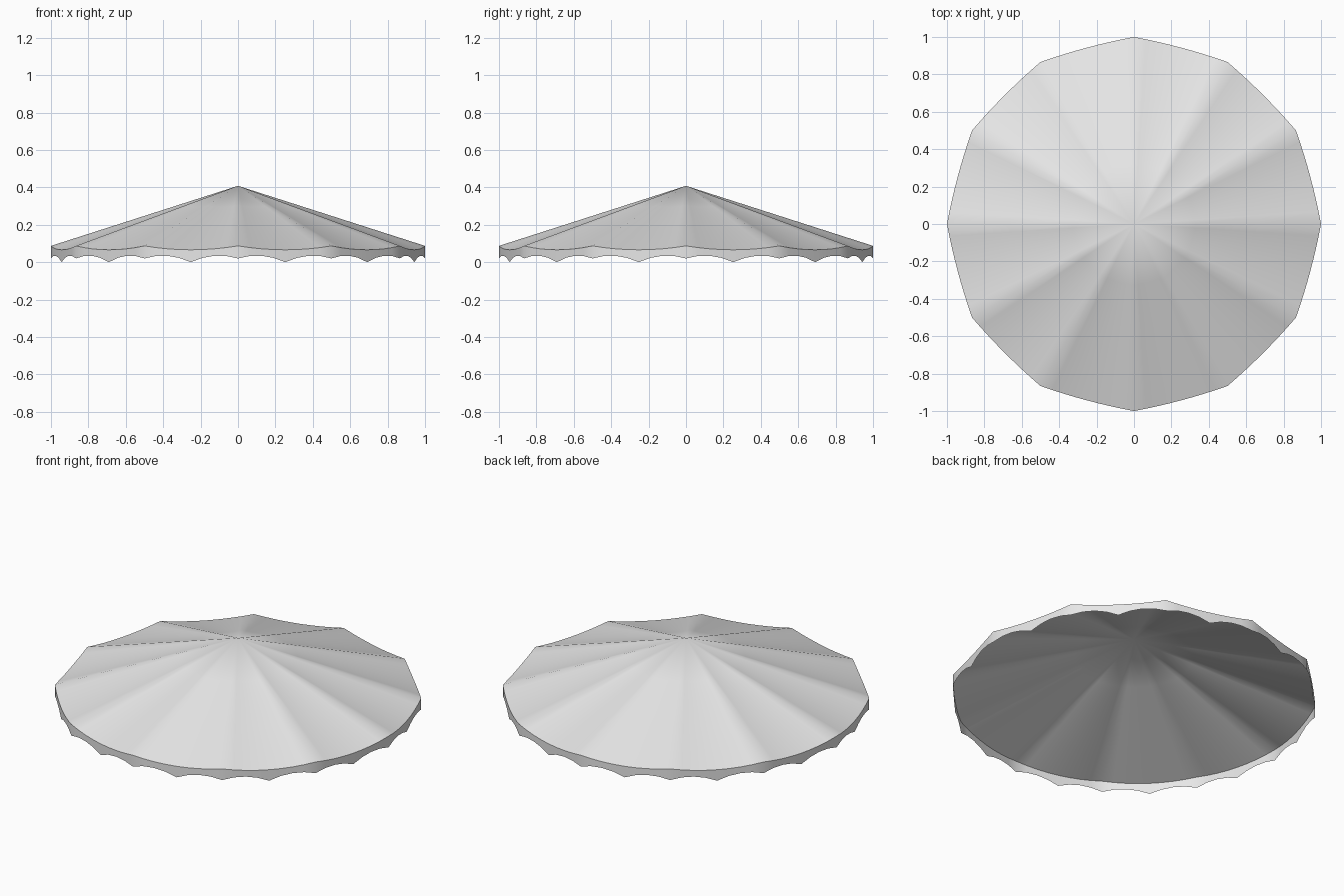
import bpy, bmesh, math

if "Cube" in bpy.data.objects:
    bpy.data.objects.remove(bpy.data.objects["Cube"])

RIBS, SEGS = 12, 8          # ribs and fabric divisions per panel
APEX_Z, RIM_Z = 0.408, 0.087
SAG, BULGE = 0.021, 0.010   # droop and outward bow of the rim between ribs

fabric = bpy.data.materials.new("pale_grey_fabric")
fabric.diffuse_color = (0.8, 0.8, 0.8, 1)
fabric.use_nodes = True
fabric.node_tree.nodes["Principled BSDF"].inputs["Base Color"].default_value = fabric.diffuse_color


def rim_points():
    """Rim point and matching scalloped hem height, all the way round."""
    pts = []
    step = 2 * math.pi / RIBS
    for p in range(RIBS):
        a, b = p * step, (p + 1) * step
        for s in range(SEGS):
            t = s / SEGS
            bow = 4 * t * (1 - t)
            mid = (a + b) / 2
            x = math.cos(a) * (1 - t) + math.cos(b) * t + BULGE * bow * math.cos(mid)
            y = math.sin(a) * (1 - t) + math.sin(b) * t + BULGE * bow * math.sin(mid)
            z = RIM_Z - SAG * bow
            # two scallops per panel, lowest point at mid panel
            low = 0.02 * abs(1 - 2 * t)
            u = (2 * t) % 1
            pts.append((x, y, z, low + 0.024 * 4 * u * (1 - u)))
    return pts


def finish(name, bm):
    me = bpy.data.meshes.new(name)
    bm.to_mesh(me)
    bm.free()
    me.materials.append(fabric)
    ob = bpy.data.objects.new(name, me)
    bpy.context.collection.objects.link(ob)
    for f in me.polygons:
        f.use_smooth = True
    return ob


rim = rim_points()
n = len(rim)

# Canopy: ruled fabric panels from the apex to the sagging rim
bm = bmesh.new()
apex = bm.verts.new((0, 0, APEX_Z))
rings = [[bm.verts.new((x * k, y * k, APEX_Z + (z - APEX_Z) * k)) for x, y, z, _ in rim]
         for k in (0.33, 0.67, 1.0)]
for i in range(n):
    j = (i + 1) % n
    bm.faces.new((apex, rings[0][i], rings[0][j]))
    for inner, outer in zip(rings, rings[1:]):
        bm.faces.new((inner[i], outer[i], outer[j], inner[j]))
finish("canopy_top", bm)

# Valance: vertical hanging strip with a scalloped hem
bm = bmesh.new()
top = [bm.verts.new((x, y, z)) for x, y, z, _ in rim]
hem = [bm.verts.new((x, y, h)) for x, y, _, h in rim]
for i in range(n):
    j = (i + 1) % n
    bm.faces.new((top[i], hem[i], hem[j], top[j]))
finish("scalloped_valance", bm)
